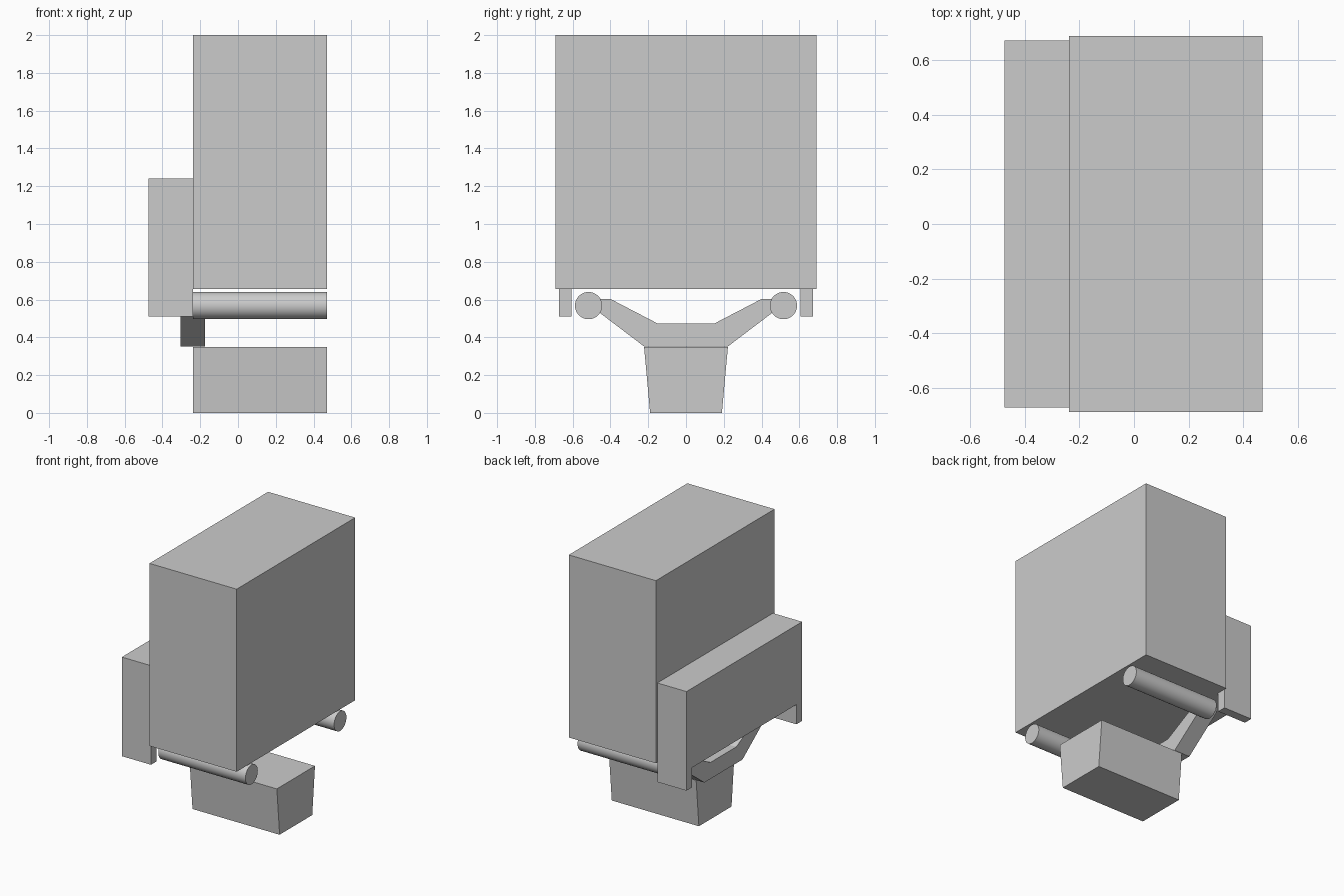
import bpy, bmesh, math
from mathutils import Matrix

if "Cube" in bpy.data.objects:
    bpy.data.objects.remove(bpy.data.objects["Cube"])

grey = bpy.data.materials.new("plain grey")
grey.diffuse_color = (0.6, 0.6, 0.6, 1)
grey.use_nodes = True
grey.node_tree.nodes["Principled BSDF"].inputs["Base Color"].default_value = grey.diffuse_color


def finish(name, bm):
    bmesh.ops.recalc_face_normals(bm, faces=bm.faces)
    mesh = bpy.data.meshes.new(name)
    bm.to_mesh(mesh)
    bm.free()
    mesh.materials.append(grey)
    ob = bpy.data.objects.new(name, mesh)
    bpy.context.collection.objects.link(ob)
    return ob


def extrude_profile(name, half, x0, x1):
    """Mirror a half profile of (y, z) points about y = 0 and extrude it along x."""
    pts = half + [(-y, z) for y, z in reversed(half)]
    bm = bmesh.new()
    face = bm.faces.new([bm.verts.new((x0, y, z)) for y, z in pts])
    new = bmesh.ops.extrude_face_region(bm, geom=[face])["geom"]
    verts = [v for v in new if isinstance(v, bmesh.types.BMVert)]
    bmesh.ops.translate(bm, verts=verts, vec=(x1 - x0, 0, 0))
    return finish(name, bm)


BACK, FRONT = -0.238, 0.472

# large upper body
extrude_profile("main_box", [(0.69, 0.655), (0.69, 2.0)], BACK, FRONT)
# rear panel with two short legs
extrude_profile("rear_panel", [(0, 0.655), (0.607, 0.655), (0.607, 0.51),
                               (0.673, 0.51), (0.673, 1.24)][1:], -0.475, BACK)
# tapered foot block
extrude_profile("base_block", [(0.19, 0.0), (0.222, 0.35)], BACK, FRONT)
# bent bracket that joins the base to the rods
extrude_profile("bracket_arm", [(0.222, 0.352), (0.515, 0.574), (0.515, 0.603),
                                (0.40, 0.603), (0.15, 0.473)], -0.305, -0.175)

# side rods
for side, label in ((1, "left"), (-1, "right")):
    bm = bmesh.new()
    place = Matrix.Translation(((BACK + FRONT) / 2, side * 0.516, 0.568)) @ Matrix.Rotation(math.pi / 2, 4, 'Y')
    bmesh.ops.create_cone(bm, cap_ends=True, segments=48, radius1=0.072,
                          radius2=0.072, depth=FRONT - BACK, matrix=place)
    rod = finish(label + "_rod", bm)
    bpy.ops.object.select_all(action='DESELECT')
    rod.select_set(True)
    bpy.context.view_layer.objects.active = rod
    bpy.ops.object.shade_smooth_by_angle(angle=math.radians(30))
